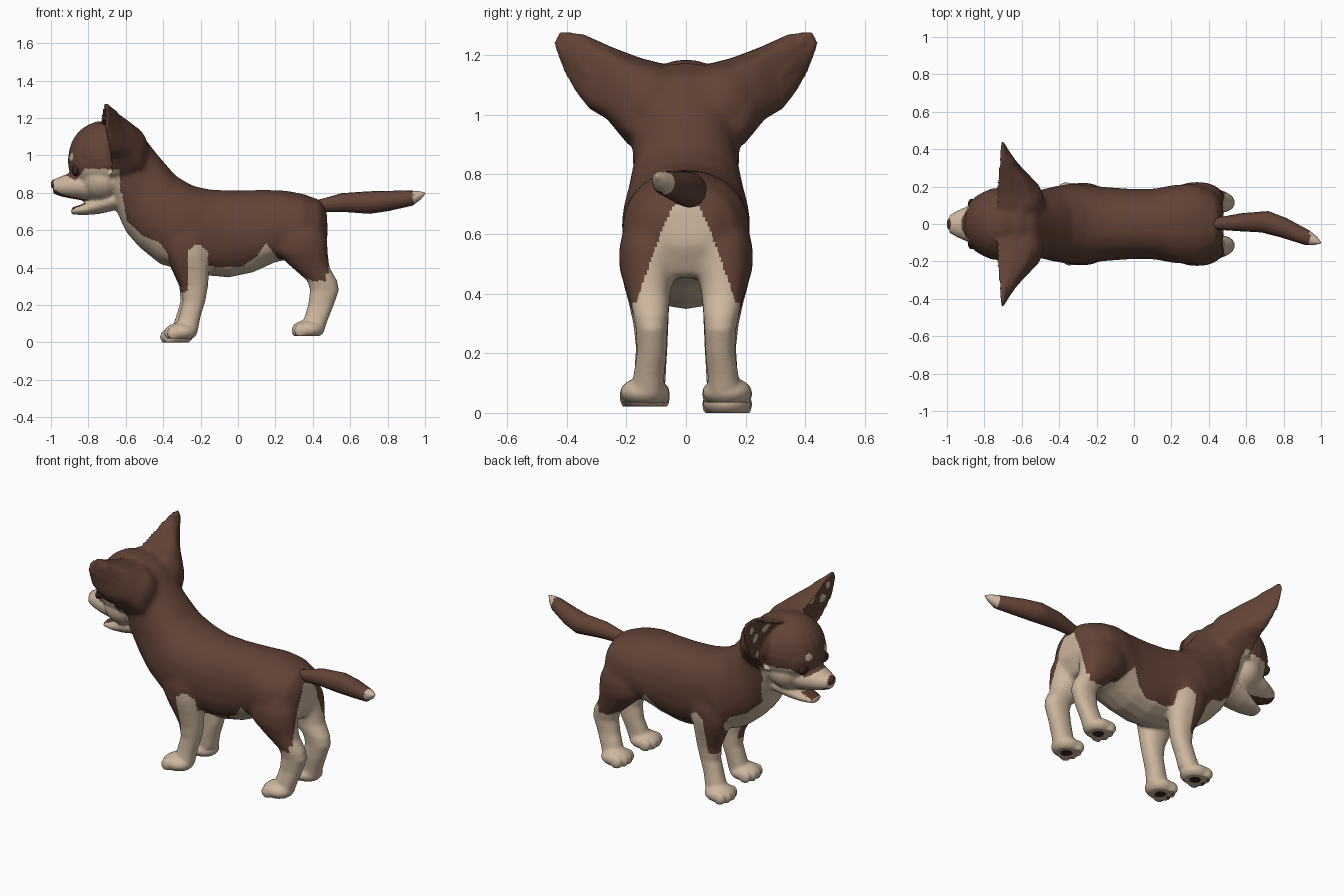
import bpy, bmesh, math
from mathutils import Vector, Matrix

if "Cube" in bpy.data.objects:
    bpy.data.objects.remove(bpy.data.objects["Cube"])


def material(name, rgb):
    m = bpy.data.materials.new(name)
    m.diffuse_color = (*rgb, 1)
    m.use_nodes = True
    m.node_tree.nodes["Principled BSDF"].inputs["Base Color"].default_value = m.diffuse_color
    return m


MATS = [material("brown_fur", (0.123, 0.056, 0.037)),
        material("cream_fur", (0.61, 0.47, 0.345)),
        material("dark_pad", (0.045, 0.018, 0.014)),
        material("nose_brown", (0.10, 0.037, 0.026))]
BROWN, CREAM, DARK, NOSE = range(4)


def interp(t, table):
    """Piecewise linear lookup in a list of (t, value)."""
    if t <= table[0][0]:
        return table[0][1]
    for (a, va), (b, vb) in zip(table, table[1:]):
        if t <= b:
            return va + (vb - va) * (t - a) / (b - a)
    return table[-1][1]


def loft(bm, rings, n=20, power=0.9):
    """Closed tube through rings of (centre, half axis u, half axis v)."""
    loops = []
    for c, u, v in rings:
        c, u, v = Vector(c), Vector(u), Vector(v)
        loop = []
        for i in range(n):
            a = 2 * math.pi * i / n
            p, q = math.cos(a), math.sin(a)
            p = math.copysign(abs(p) ** power, p)
            q = math.copysign(abs(q) ** power, q)
            loop.append(bm.verts.new(c + u * p + v * q))
        loops.append(loop)
    skin_loops(bm, loops)


def skin_loops(bm, loops):
    n = len(loops[0])
    faces = [bm.faces.new(loops[0]), bm.faces.new(loops[-1][::-1])]
    for A, B in zip(loops, loops[1:]):
        for i in range(n):
            j = (i + 1) % n
            faces.append(bm.faces.new((A[i], B[i], B[j], A[j])))
    bmesh.ops.recalc_face_normals(bm, faces=faces)


def ball(bm, c, r):
    bmesh.ops.create_uvsphere(bm, u_segments=24, v_segments=14, radius=1,
                              matrix=Matrix.Translation(c) @ Matrix.Diagonal((*r, 1)))


def finish(name, bm, rule, mods=(), soft=None, floor=None):
    """Make the object, bake its modifiers, colour its faces by a rule."""
    me = bpy.data.meshes.new(name)
    bm.to_mesh(me)
    bm.free()
    ob = bpy.data.objects.new(name, me)
    bpy.context.collection.objects.link(ob)
    for kind, settings in mods:
        mod = ob.modifiers.new(kind, kind)
        for k, v in settings.items():
            setattr(mod, k, v)
    dg = bpy.context.evaluated_depsgraph_get()
    me = bpy.data.meshes.new_from_object(ob.evaluated_get(dg))
    ob.modifiers.clear()
    ob.data = me
    if soft:                                        # extra smoothing where parts join
        bm = bmesh.new()
        bm.from_mesh(me)
        chosen = [v for v in bm.verts if soft(v.co)]
        for _ in range(24):
            bmesh.ops.smooth_vert(bm, verts=chosen, factor=0.5,
                                  use_axis_x=True, use_axis_y=True, use_axis_z=True)
        bm.to_mesh(me)
        bm.free()
    if floor:
        for v in me.vertices:
            v.co.z = max(v.co.z, floor(v.co))
        me.update()
    me.materials.clear()
    for m in MATS:
        me.materials.append(m)
    for p in me.polygons:
        p.material_index = rule(p.center, p.normal)
        p.use_smooth = True
    return ob


# ---- body, legs, head and ears, blended into one skin ----
# top x, top z, bottom x, bottom z, half width
TORSO = [(-.63, 1.18, -.68, .80, .18), (-.53, 1.135, -.64, .68, .18),
         (-.43, 1.005, -.60, .59, .178), (-.33, .89, -.53, .51, .2),
         (-.24, .838, -.42, .42, .218), (-.14, .817, -.2, .362, .2),
         (0, .814, -.05, .348, .189), (.13, .817, .08, .375, .189),
         (.25, .814, .2, .43, .212), (.35, .795, .32, .45, .214),
         (.44, .762, .43, .455, .17), (.475, .70, .48, .56, .10)]
# z, x from, x to, y, half width
HIND = [(.68, .22, .42, .11, .08), (.56, .19, .478, .125, .1), (.48, .20, .482, .13, .095),
        (.40, .29, .49, .125, .073), (.33, .37, .53, .118, .06), (.28, .385, .54, .115, .053),
        (.2, .375, .512, .115, .05), (.12, .35, .48, .125, .052), (.06, .33, .46, .13, .057)]
FORE = [(.62, -.38, -.16, .13, .075), (.54, -.40, -.15, .135, .088), (.46, -.385, -.152, .135, .083),
        (.38, -.345, -.155, .125, .07), (.3, -.305, -.16, .118, .059), (.22, -.295, -.175, .115, .053),
        (.14, -.315, -.2, .12, .053), (.06, -.34, -.215, .128, .057)]
# ear rim (y, z) and its depth behind the rim by y
RIM = [(.05, 1.165), (.15, 1.19), (.25, 1.228), (.345, 1.272), (.425, 1.282), (.445, 1.24), (.412, 1.15),
       (.372, 1.08), (.325, 1.02), (.265, .985), (.195, .90), (.10, .86)]
MID = Vector((.23, 1.09))
HUMP = [(.05, .17), (.16, .19), (.22, .165), (.28, .115), (.34, .07), (.43, .03)]
PAWS = []

bm = bmesh.new()
loft(bm, [(((a + c) / 2, 0, (b + d) / 2), (0, w, 0), ((a - c) / 2, 0, (b - d) / 2))
          for a, b, c, d, w in TORSO])
for side in (-1, 1):
    for leg, ground, px in ((HIND, .035, .375), (FORE, .0 if side > 0 else .022, -.305)):
        # the left foreleg reaches slightly forward
        def shift(z):
            return -.022 * max(0, .5 - z) / .5 if leg is FORE and side > 0 else 0
        loft(bm, [(((a + b) / 2 + shift(z), side * y, z), ((b - a) / 2, 0, 0), (0, w, 0))
                  for z, a, b, y, w in leg])
        px += shift(0)
        PAWS.append((px, side * .138, ground))
        ball(bm, (px, side * .138, ground + .035), (.088, .083, .05))
        for dy in (-.06, -.021, .021, .06):
            ball(bm, (px - .062 + abs(dy) * .4, side * .138 + dy, ground + .028), (.037, .024, .038))

    def ear_ring(scale, depth):
        out = []
        for p in RIM:
            y, z = MID + (Vector(p) - MID) * scale
            front = -.685 - .055 * min(1, max(0, (z - .95) / .2)) + .12 * max(0, y - .2)
            out.append(bm.verts.new((front + depth * interp(y, HUMP), side * y, z)))
        return out

    skin_loops(bm, [ear_ring(.4, .28), ear_ring(.8, .22), ear_ring(1, 0),
                    ear_ring(.98, .5), ear_ring(.78, 1), ear_ring(.35, 1.15)])
    ball(bm, (-.60, side * .125, 1.04), (.12, .12, .13))    # root of the ear

# skull, brow, cheeks, muzzle and open jaw
ball(bm, (-.715, 0, .99), (.192, .195, .195))
ball(bm, (-.78, 0, .97), (.13, .172, .15))
ball(bm, (-.73, 0, .87), (.13, .17, .125))
for rings in ([(-.76, .84, .09, .13), (-.88, .84, .073, .10), (-.94, .835, .056, .074), (-.988, .833, .038, .047)],
              [(-.66, .765, .06, .11), (-.75, .738, .052, .092), (-.82, .713, .032, .07), (-.892, .702, .018, .042)]):
    loft(bm, [((x, 0, z), (0, w, 0), (0, 0, h)) for x, z, h, w in rings], power=1)


def nearest_paw(co):
    return min(PAWS, key=lambda p: (p[0] - co.x) ** 2 + (p[1] - co.y) ** 2)


BELLY = [(-.42, .40), (-.17, .40), (.02, .405), (.1, .46), (.15, .53), (.19, .48), (.25, .40), (.42, .32)]
CHEST = [(.38, -.36), (.48, -.38), (.535, -.42), (.57, -.51), (.65, -.595), (.8, -.62)]
EDGE = [(-.92, .895), (-.87, .865), (-.84, .90), (-.82, .93), (-.64, .925)]
RUMP = [(.33, .175), (.42, .15), (.52, .115), (.6, .085), (.7, .04)]
SPOTS = [(.37, 1.215, .02), (.325, 1.15, .026), (.225, 1.18, .03), (.26, 1.02, .02)]


def head_colour(c, n):
    x, y, z = c.x, abs(c.y), c.z
    if x < -.76 and ((n.z > .5 and z < .775 and y < .042) or (n.z < -.45 and z > .75 and y < .048)):
        return NOSE                                 # mouth lining
    if x < -.925 or (x < -.63 and z < interp(x, EDGE)):
        return CREAM
    if x < -.8 and math.hypot(y - .078, z - .992) < .021:
        return CREAM                                # brow spots
    if y > .18 and n.x < -.2 and x < -.6 and any(math.hypot(y - a, z - b) < r for a, b, r in SPOTS):
        return CREAM                                # inner ear
    return BROWN


def skin_colour(c, n):
    x, y, z = c.x, abs(c.y), c.z
    if z > .95 or (x < -.63 and z > .67):
        return head_colour(c, n)
    if z < .06 and n.z < -.8:                       # paw pads
        p = nearest_paw(c)
        d = Vector((c.x - p[0], c.y - p[1]))
        toe = min(Vector((d.x + .062, d.y - k)).length for k in (-.045, 0, .045))
        return DARK if d.length < .033 or (toe < .013 and x < 0) else CREAM
    if z < .8 and x < interp(z, CHEST):             # chest
        return CREAM
    if x > .38:                                     # rump and hocks
        if z < .33 or (z < .37 and x > .47):
            return CREAM
        if z < .70 and n.x > .1 and y < interp(z, RUMP):
            return CREAM
    if x < -.13 and y > .085:                       # outer foreleg
        if z < .27 + max(0, x + .28) * .6:
            return CREAM
        if z < .52 and abs(x + .215) < .055 * min(1, (.53 - z) / .04):
            return CREAM
        if z < .41 and x > -.25:
            return CREAM
        return BROWN
    if z < interp(x, BELLY) or (z < (.52 if x > .1 else .46) and y < .09):
        return CREAM
    return BROWN


finish("body_and_head", bm, skin_colour,
       [("REMESH", dict(mode='VOXEL', voxel_size=.0085)), ("SMOOTH", dict(factor=0.5, iterations=5))],
       lambda co: co.x > -.655 and co.z > .42 and abs(co.y) < .32,
       lambda co: nearest_paw(co)[2] if co.z < .06 else -1)

# ---- nose and eyes ----
bm = bmesh.new()
ball(bm, (-.975, 0, .846), (.026, .037, .028))
finish("nose", bm, lambda c, n: NOSE)
for side, label in ((-1, "right"), (1, "left")):
    bm = bmesh.new()
    ball(bm, (-.868, side * .1, .92), (.021, .035, .03))
    finish(label + "_eye", bm, lambda c, n: DARK)

# ---- tail ----
TAIL = [(.40, 0, .725, .03), (.47, .005, .735, .038), (.56, .01, .748, .05), (.70, .012, .748, .06),
        (.80, -.02, .757, .054), (.93, -.075, .772, .04), (.97, -.09, .785, .024), (1.0, -.1, .797, .004)]
bm = bmesh.new()
loft(bm, [((x, y, z), (r * .3, r * .95, 0), (-r * .1, 0, r)) for x, y, z, r in TAIL], n=16, power=1)
bmesh.ops.subdivide_edges(bm, edges=bm.edges[:], cuts=2, use_grid_fill=True)
finish("tail", bm, lambda c, n: CREAM if c.x > .94 else BROWN)
